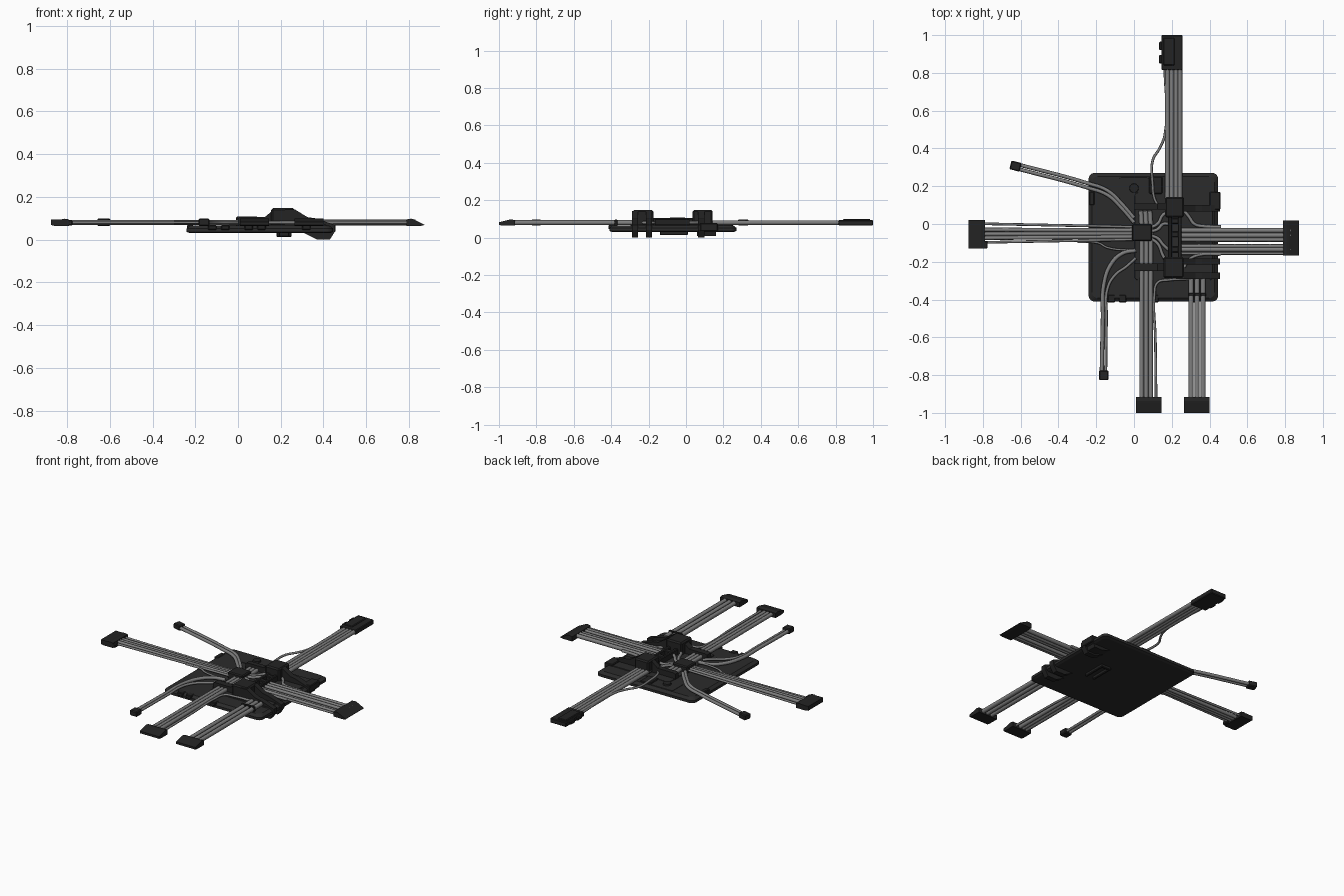
import bpy, bmesh, math
from mathutils import Matrix, Vector

if "Cube" in bpy.data.objects:
    bpy.data.objects.remove(bpy.data.objects["Cube"])


def material(name, v):
    m = bpy.data.materials.new(name)
    m.diffuse_color = (v, v, v, 1)
    m.use_nodes = True
    m.node_tree.nodes["Principled BSDF"].inputs["Base Color"].default_value = m.diffuse_color
    return m


PLATE = material("charcoal plate", 0.024)
BLOCK = material("black plastic", 0.017)
CABLE = material("grey cable", 0.21)


def finish(name, bm, mat):
    bmesh.ops.recalc_face_normals(bm, faces=bm.faces)
    me = bpy.data.meshes.new(name)
    bm.to_mesh(me)
    bm.free()
    me.materials.append(mat)
    ob = bpy.data.objects.new(name, me)
    bpy.context.collection.objects.link(ob)
    return ob


def box(name, x0, x1, y0, y1, z0, z1, mat=BLOCK, bevel=0.004, rot=0):
    bm = bmesh.new()
    bmesh.ops.create_cube(bm, size=1)
    bmesh.ops.scale(bm, vec=(x1 - x0, y1 - y0, z1 - z0), verts=bm.verts)
    if bevel:
        bmesh.ops.bevel(bm, geom=bm.edges[:], offset=bevel, segments=1, affect='EDGES')
    bmesh.ops.rotate(bm, verts=bm.verts, matrix=Matrix.Rotation(rot, 3, 'Z'))
    bmesh.ops.translate(bm, verts=bm.verts,
                        vec=((x0 + x1) / 2, (y0 + y1) / 2, (z0 + z1) / 2))
    return finish(name, bm, mat)


def extrude_y(name, xz, y0, y1, mat=BLOCK):
    bm = bmesh.new()
    f = bm.faces.new([bm.verts.new((x, y0, z)) for x, z in xz])
    r = bmesh.ops.extrude_face_region(bm, geom=[f])
    for v in r['geom']:
        if isinstance(v, bmesh.types.BMVert):
            v.co.y = y1
    return finish(name, bm, mat)


def rounded_slab(name, x0, x1, y0, y1, levels, radius, mat):
    # levels: (z, inset) rings skinned together
    bm = bmesh.new()
    rings = []
    for z, ins in levels:
        r = radius
        ring = []
        for k, (cx, cy) in enumerate([(x1, y1), (x0, y1), (x0, y0), (x1, y0)]):
            sx, sy = (1, -1, -1, 1)[k], (1, 1, -1, -1)[k]
            for s in range(6):
                a = math.pi / 2 * (k + s / 5)
                ring.append(bm.verts.new((cx - sx * (r + ins) + r * math.cos(a),
                                          cy - sy * (r + ins) + r * math.sin(a), z)))
        rings.append(ring)
    for a, b in zip(rings, rings[1:]):
        for i in range(len(a)):
            j = (i + 1) % len(a)
            bm.faces.new((a[i], a[j], b[j], b[i]))
    bm.faces.new(rings[0])
    bm.faces.new(rings[-1])
    return finish(name, bm, mat)


def cable(name, pts, r, z=0.08):
    cu = bpy.data.curves.new(name, 'CURVE')
    cu.dimensions = '3D'
    cu.bevel_depth = r
    cu.bevel_resolution = 2
    cu.resolution_u = 6
    cu.use_fill_caps = True
    sp = cu.splines.new('BEZIER')
    sp.bezier_points.add(len(pts) - 1)
    for bp, p in zip(sp.bezier_points, pts):
        bp.co = (p[0], p[1], p[2] if len(p) > 2 else z)
        bp.handle_left_type = bp.handle_right_type = 'AUTO'
    cu.materials.append(CABLE)
    ob = bpy.data.objects.new(name, cu)
    bpy.context.collection.objects.link(ob)
    bpy.ops.object.select_all(action='DESELECT')
    ob.select_set(True)
    bpy.context.view_layer.objects.active = ob
    bpy.ops.object.convert(target='MESH')
    bpy.ops.object.shade_smooth_by_angle(angle=math.radians(50))


def end_plug(name, centre, angle, length, width, tip=0.082):
    # wedge-nosed connector; local +x is the outward tip
    bm = bmesh.new()
    prof = [(0, 0.064), (0, 0.094), (0.25 * length, 0.098), (0.4 * length, 0.095),
            (length, tip), (length, 0.068), (0.8 * length, 0.064)]
    f = bm.faces.new([bm.verts.new((x, -width / 2, z)) for x, z in prof])
    r = bmesh.ops.extrude_face_region(bm, geom=[f])
    for v in r['geom']:
        if isinstance(v, bmesh.types.BMVert):
            v.co.y = width / 2
    bmesh.ops.rotate(bm, verts=bm.verts, matrix=Matrix.Rotation(angle, 3, 'Z'))
    bmesh.ops.translate(bm, verts=bm.verts, vec=(*centre, 0))
    finish(name, bm, BLOCK)


# base plate with chamfered rim
rounded_slab("base_plate", -0.24, 0.445, -0.41, 0.27,
             [(0.03, 0.015), (0.036, 0.0), (0.052, 0.0), (0.066, 0.018)], 0.03, PLATE)
rounded_slab("plate_deck", 0.0, 0.42, -0.30, 0.17,
             [(0.06, 0.0), (0.07, 0.004)], 0.02, PLATE)
rounded_slab("corner_pad", -0.08, 0.08, 0.13, 0.25, [(0.06, 0), (0.068, 0.003)], 0.01, PLATE)
rounded_slab("knob", -0.025, 0.025, 0.165, 0.215, [(0.06, 0), (0.078, 0.002)], 0.022, BLOCK)
box("rim_tab_left", -0.238, -0.21, 0.10, 0.17, 0.05, 0.07)
for i, x in enumerate((-0.14, -0.08, 0.03, 0.09, 0.30)):
    box(f"rim_tab_front_{i}", x, x + 0.04, -0.415, -0.375, 0.045, 0.068)
box("rim_tab_back", 0.08, 0.15, 0.16, 0.25, 0.06, 0.074)
box("rim_tab_right", 0.40, 0.457, 0.075, 0.17, 0.035, 0.078)

# stepped clamp straps, hooked under the right edge
left_strap = [(0.0, 0.06), (0.0, 0.1), (0.012, 0.105), (0.125, 0.105),
              (0.17, 0.142), (0.2, 0.142), (0.2, 0.06)]
right_strap = [(0.22, 0.06), (0.22, 0.142), (0.265, 0.142), (0.325, 0.105), (0.36, 0.1),
               (0.455, 0.068), (0.455, 0.04), (0.43, 0.0), (0.37, 0.0), (0.30, 0.035)]
extrude_y("back_strap_left", left_strap, 0.077, 0.108)
extrude_y("front_strap_left", left_strap, -0.25, -0.21)
extrude_y("back_strap_right", right_strap, 0.065, 0.10)
extrude_y("back_hook", [(0.30, 0.035), (0.44, 0.045), (0.43, 0.01), (0.37, 0.01)], 0.06, 0.16)
extrude_y("front_strap_right_a", right_strap, -0.215, -0.182)
extrude_y("front_strap_right_b", right_strap, -0.29, -0.257)

# clamp housings
box("back_clamp", 0.165, 0.265, 0.035, 0.143, 0.06, 0.147, BLOCK, 0.008)
box("front_clamp", 0.155, 0.265, -0.285, -0.175, 0.06, 0.147, BLOCK, 0.008)
box("centre_clamp", -0.01, 0.095, -0.09, 0.0, 0.06, 0.107, BLOCK, 0.006)

# slotted crossing frame between the clamps
for n, x in (("left", 0.18), ("right", 0.232)):
    box(f"cross_frame_{n}", x, x + 0.02, -0.18, 0.04, 0.06, 0.105)
for i, y in enumerate((-0.15, -0.07, 0.0)):
    box(f"cross_bar_{i}", 0.185, 0.247, y, y + 0.03, 0.06, 0.101)

# bracket on the underside
for n, x in (("left", 0.18), ("right", 0.235)):
    box(f"under_bracket_{n}", x, x + 0.016, -0.14, 0.01, 0.013, 0.036)
box("under_bracket_end", 0.18, 0.251, -0.006, 0.01, 0.013, 0.036)

# connectors
end_plug("left_plug", (-0.79, -0.055), math.pi, 0.085, 0.15, 0.095)
end_plug("right_plug", (0.788, -0.073), 0, 0.085, 0.185, 0.07)
end_plug("front_plug_left", (0.077, -0.915), -math.pi / 2, 0.085, 0.135)
end_plug("front_plug_right", (0.332, -0.915), -math.pi / 2, 0.085, 0.135)
box("back_plug", 0.145, 0.257, 0.815, 1.0, 0.064, 0.094)
box("back_plug_ridge", 0.155, 0.215, 0.84, 0.985, 0.08, 0.1)
for i, y in enumerate((0.85, 0.92)):
    box(f"back_plug_latch_{i}", 0.133, 0.15, y, y + 0.045, 0.068, 0.09)
box("left_plug_latch", -0.83, -0.775, -0.13, -0.09, 0.066, 0.09)
box("small_plug_left", -0.655, -0.6, 0.283, 0.33, 0.064, 0.098, BLOCK, 0.005, -0.25)
box("small_plug_front", -0.185, -0.134, -0.827, -0.775, 0.064, 0.098, BLOCK, 0.005)

# back arm
for i, x in enumerate((0.177, 0.2, 0.222, 0.243)):
    cable(f"back_cable_{i}", [(x, 0.94 if i == 3 else 0.83), (x, 0.10)], 0.0125)
cable("back_thin_cable", [(0.163, 0.83), (0.163, 0.47), (0.135, 0.4), (0.1, 0.34),
                          (0.098, 0.22), (0.11, 0.13), (0.14, 0.08)], 0.007)

# left arm
for i, (ya, yb) in enumerate(((0.002, -0.015), (-0.03, -0.033), (-0.053, -0.05),
                              (-0.074, -0.067), (-0.098, -0.082))):
    cable(f"left_cable_{i}", [(-0.83, ya), (0.0, yb)], 0.007 if i in (0, 4) else 0.011)

# right arm
for i, (y, r) in enumerate(((-0.034, 0.013), (-0.06, 0.013), (-0.083, 0.011),
                            (-0.117, 0.01), (-0.135, 0.012), (-0.156, 0.007))):
    cable(f"right_cable_{i}", [(0.24, y), (0.83, y)], r)

# front arms
for i, x in enumerate((0.04, 0.064, 0.088)):
    cable(f"front_left_cable_{i}", [(x, -0.93), (x, -0.4), (x, 0.0), (x - 0.004, 0.07)], 0.012)
cable("front_thin_cable", [(0.117, -0.93), (0.113, -0.6), (0.108, -0.38), (0.125, -0.31),
                           (0.18, -0.297), (0.29, -0.29)], 0.007)
for i, x in enumerate((0.302, 0.334, 0.366)):
    cable(f"front_right_cable_{i}", [(x, -0.93), (x, -0.27)], 0.0135)
    box(f"front_right_clip_{i}", x - 0.014, x + 0.014, -0.382, -0.366, 0.06, 0.096, BLOCK, 0.002)

# small curved arms
for i, d in enumerate((-0.012, 0.012)):
    cable(f"diagonal_cable_{i}", [(-0.62, 0.305 + d), (-0.25, 0.205 + d), (-0.14, 0.165 + d),
                                  (-0.06, 0.09 + d), (0.0, 0.02 + d)], 0.01)
cable("bend_cable_outer", [(-0.171, -0.79), (-0.165, -0.5), (-0.16, -0.32), (-0.12, -0.21),
                           (-0.06, -0.155), (0.01, -0.14)], 0.011)
cable("bend_cable_inner", [(-0.15, -0.79), (-0.146, -0.5), (-0.14, -0.34), (-0.1, -0.27),
                           (-0.04, -0.225), (0.01, -0.18)], 0.008)
cable("left_branch_cable", [(-0.3, -0.095), (-0.19, -0.1), (-0.14, -0.125), (0.0, -0.14)], 0.006)

# short links around the clamps
for i, (y, t) in enumerate(((-0.02, 0.05), (-0.04, 0.0), (-0.06, -0.11), (-0.075, -0.17))):
    cable(f"link_cable_{i}", [(0.085, y), (0.125, y * 0.7 + t * 0.3), (0.155, t), (0.185, t * 1.25)],
          0.009, 0.083)
cable("right_link_back", [(0.265, 0.07), (0.29, 0.04), (0.32, 0.0), (0.37, -0.012), (0.46, -0.015)], 0.009)
cable("right_link_front", [(0.265, -0.23), (0.29, -0.19), (0.34, -0.165), (0.46, -0.16)], 0.008)
